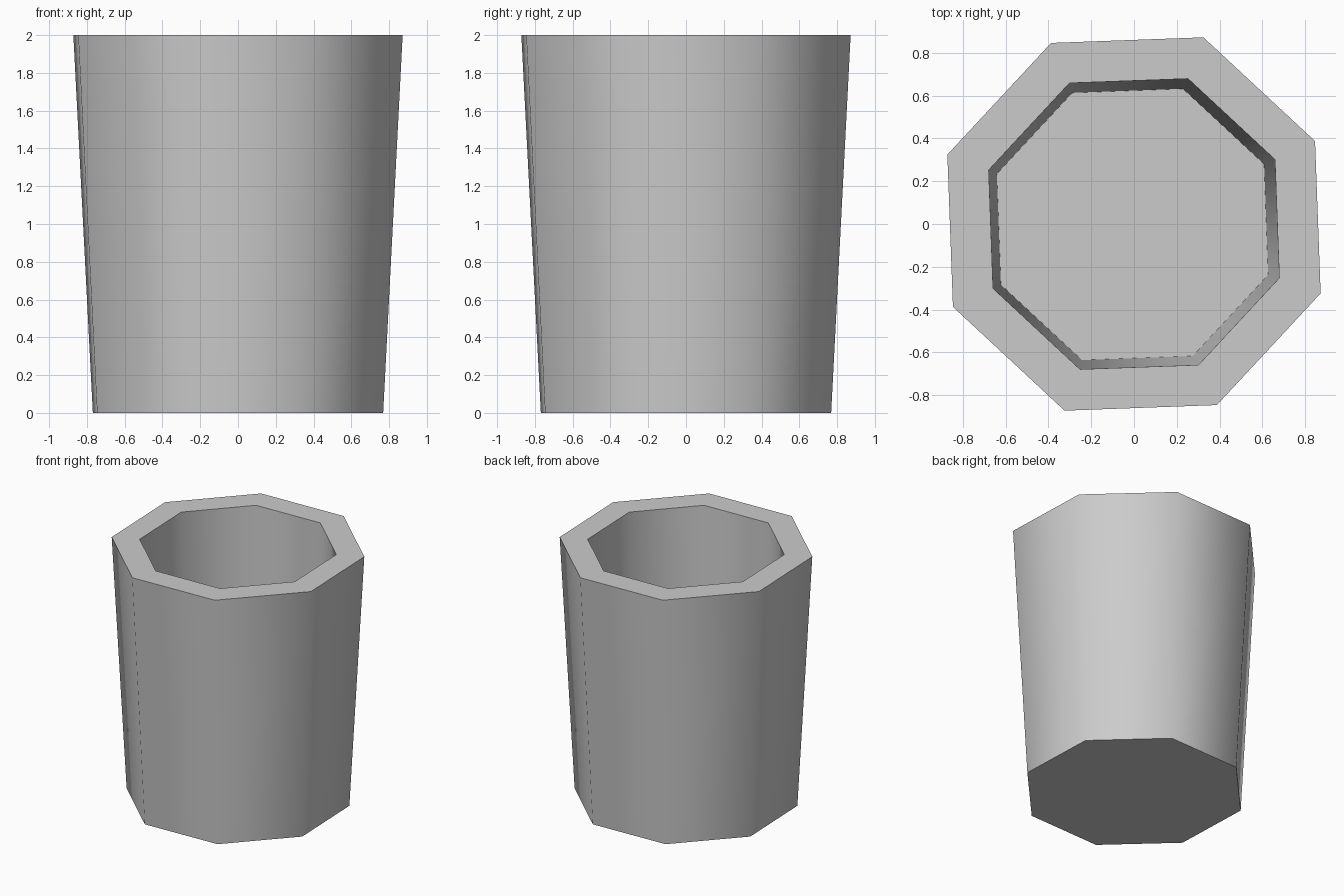
import bpy, bmesh, math

cube = bpy.data.objects.get("Cube")
if cube:
    bpy.data.objects.remove(cube, do_unlink=True)

SIDES = 8
TURN = math.radians(24.6)

grey = bpy.data.materials.new("plain_grey")
grey.use_nodes = True
colour = (0.6, 0.6, 0.6, 1)
grey.diffuse_color = colour
grey.node_tree.nodes["Principled BSDF"].inputs["Base Color"].default_value = colour


def ring(bm, radius, z, cx=0, cy=0):
    """Octagonal loop of vertices, slightly turned."""
    step = math.tau / SIDES
    return [bm.verts.new((cx + radius * math.cos(TURN + i * step),
                          cy + radius * math.sin(TURN + i * step), z))
            for i in range(SIDES)]


# Tapered cup: outer wall, thick flat rim, inner wall and floor
bm = bmesh.new()
loops = [ring(bm, 0.82, 0), ring(bm, 0.93, 2), ring(bm, 0.724, 2),
         ring(bm, 0.676, 0.25, -0.007, -0.002)]
bm.faces.new(reversed(loops[0]))
for low, high in zip(loops, loops[1:]):
    for i in range(SIDES):
        j = (i + 1) % SIDES
        bm.faces.new((low[i], low[j], high[j], high[i]))
bm.faces.new(loops[-1])
bmesh.ops.recalc_face_normals(bm, faces=bm.faces)

mesh = bpy.data.meshes.new("cup")
bm.to_mesh(mesh)
bm.free()
mesh.materials.append(grey)
cup = bpy.data.objects.new("cup", mesh)
bpy.context.collection.objects.link(cup)

# Smooth walls with crisp rim and base
bpy.ops.object.select_all(action="DESELECT")
cup.select_set(True)
bpy.context.view_layer.objects.active = cup
bpy.ops.object.shade_smooth_by_angle(angle=math.radians(60))
